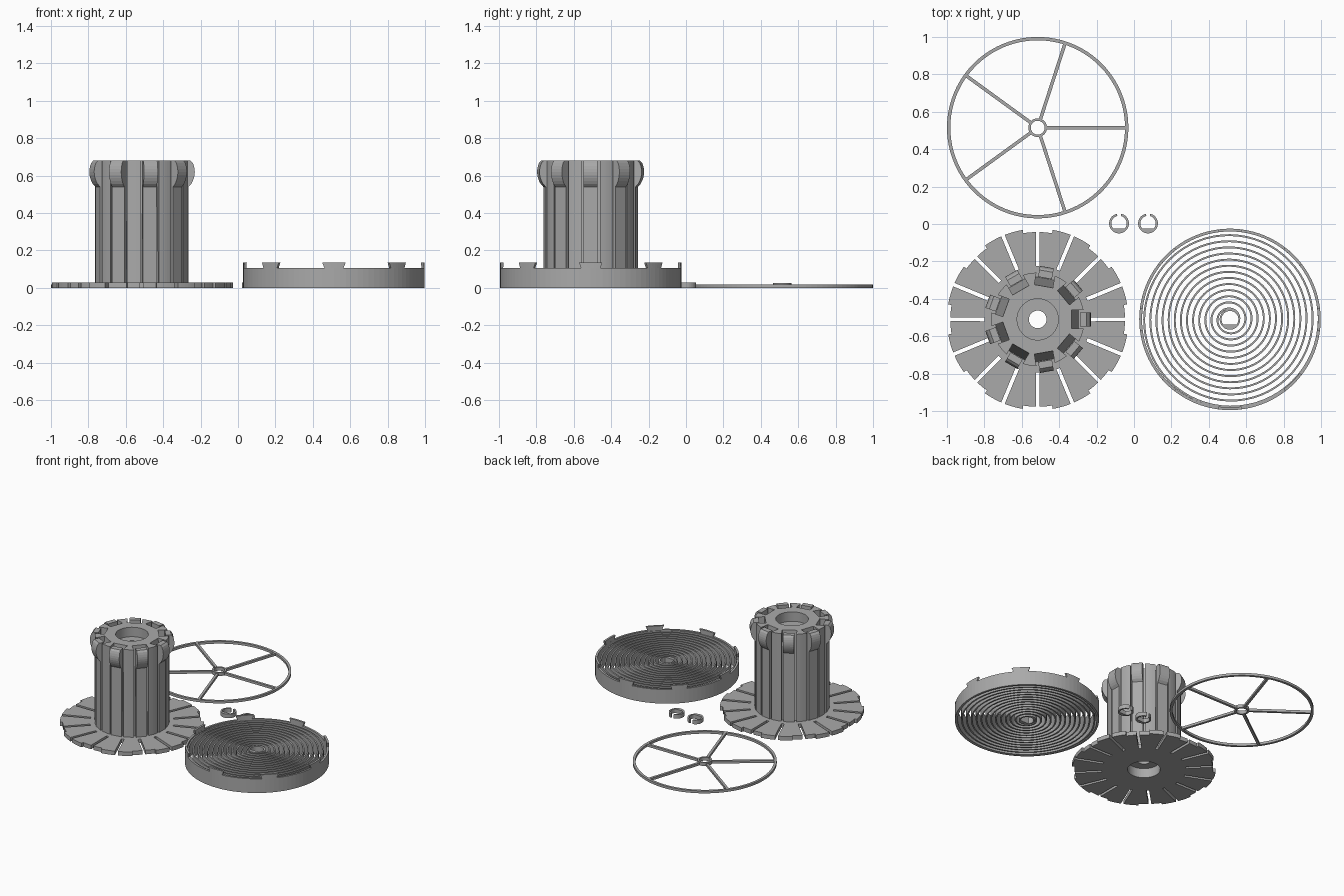
import bpy, bmesh
from math import sin, cos, asin, pi, radians, tau

if "Cube" in bpy.data.objects:
    bpy.data.objects.remove(bpy.data.objects["Cube"])

grey = bpy.data.materials.new("plain grey")
grey.use_nodes = True
grey.diffuse_color = (0.4, 0.4, 0.4, 1)
grey.node_tree.nodes["Principled BSDF"].inputs["Base Color"].default_value = (0.4, 0.4, 0.4, 1)

R = 0.485                       # shared outer radius of the large parts
SPOOL = (-0.515, -0.51)
LID = (0.513, -0.51)
WHEEL = (-0.515, 0.515)


def finish(bm, name, at):
    bmesh.ops.recalc_face_normals(bm, faces=bm.faces)
    mesh = bpy.data.meshes.new(name)
    bm.to_mesh(mesh)
    bm.free()
    mesh.materials.append(grey)
    ob = bpy.data.objects.new(name, mesh)
    ob.location = (at[0], at[1], 0)
    bpy.context.collection.objects.link(ob)
    return ob


def polar(r, a):
    return (r * cos(a), r * sin(a))


def arc(r, a, b, n):
    return [polar(r, a + (b - a) * i / n) for i in range(n + 1)]


def circle(r, n=72):
    return arc(r, 0, tau, n)[:-1]


def turn(p, a):
    return (p[0] * cos(a) - p[1] * sin(a), p[0] * sin(a) + p[1] * cos(a))


def plate(name, at, z0, z1, loops, top_loops=None):
    """Solid between two heights; the first loop is the outline, the rest are holes."""
    bm = bmesh.new()
    caps = ([], [])
    for low, high in zip(loops, top_loops or loops):
        rows = [[bm.verts.new((x, y, z)) for x, y in pts]
                for pts, z in ((low, z0), (high, z1))]
        n = len(low)
        for i in range(n):
            j = (i + 1) % n
            bm.faces.new((rows[0][i], rows[0][j], rows[1][j], rows[1][i]))
            for cap, row in zip(caps, rows):
                cap.append(bm.edges.get((row[i], row[j])))
    for cap in caps:
        bmesh.ops.triangle_fill(bm, use_beauty=True, edges=cap)
    return finish(bm, name, at)


# Slotted spool flange with shallow edge notches for the lid tabs
def flange_outline():
    pts, half, step, notch = [], 0.01, tau / 16, radians(9.5)
    slot_r, notch_r = 0.285, R - 0.018
    for k in range(16):
        a = k * step
        pts += [turn((slot_r, -half), a), turn((slot_r, half), a)]
        gap = asin(half / R)
        if k % 2 == 0:
            pts += arc(notch_r, a + gap, a + notch, 4) + arc(R, a + notch, a + step - gap, 5)
        else:
            pts += arc(R, a + gap, a + step - notch, 5) + arc(notch_r, a + step - notch, a + step - gap, 4)
    return pts


plate("spool_flange", SPOOL, 0, 0.03, [flange_outline(), circle(0.11)])


# Spool core with nine tapering channels
def core_outline(depth_r):
    pts, r, w = [], 0.25, 0.05
    edge = asin(w / r)
    for k in range(9):
        a = k * tau / 9
        pts += [turn((depth_r, -w), a), turn((depth_r, w), a)]
        pts += arc(r, a + edge, a + tau / 9 - edge, 6)
    return pts


plate("spool_core", SPOOL, 0.03, 0.68, [core_outline(0.222), circle(0.11)],
      [core_outline(0.18), circle(0.11)])
plate("bearing_web", SPOOL, 0.07, 0.61, [circle(0.11), circle(0.047)])

# Nine spring tongues with rounded catches
profile = [(0.225, 0.03), (0.25, 0.03)]
profile += [(0.25 + 0.034 * sin(pi * t / 10) ** 0.7, 0.54 + 0.16 * t / 10) for t in range(9)]
profile += [(0.262, 0.68), (0.225, 0.68)]
for k in range(9):
    bm = bmesh.new()
    sides = []
    for w in (-0.0375, 0.0375):
        row = []
        for r, z in profile:
            x, y = turn((r, w), k * tau / 9)
            row.append(bm.verts.new((x, y, z)))
        sides.append(row)
        bm.faces.new(row)
    for i in range(len(profile)):
        j = (i + 1) % len(profile)
        bm.faces.new((sides[0][i], sides[0][j], sides[1][j], sides[1][i]))
    finish(bm, f"spring_tongue_{k + 1}", SPOOL)

# Lid rim and its eight flared tabs
plate("lid_rim", LID, 0, 0.105, [circle(R, 96), circle(R - 0.015, 96)])


def tab_outline(a, half):
    return arc(R, a - half, a + half, 6) + arc(R - 0.015, a + half, a - half, 6)


for k in range(8):
    a = k * tau / 8
    plate(f"lid_tab_{k + 1}", LID, 0.105, 0.135,
          [tab_outline(a, radians(6))], [tab_outline(a, radians(7.4))])

# Spiral spring inside the lid
bm = bmesh.new()
turns, per_turn, previous = 13, 64, None
for i in range(turns * per_turn + 1):
    t = i / per_turn
    x, y = polar(0.05 + (R - 0.06) * t / turns, t * tau)
    pair = [bm.verts.new((x, y, z)) for z in (0, 0.1)]
    if previous:
        bm.faces.new((previous[0], pair[0], pair[1], previous[1]))
    previous = pair
spring = finish(bm, "spiral_spring", LID)
thick = spring.modifiers.new("thickness", "SOLIDIFY")
thick.thickness, thick.offset = 0.01, 0


def flat_bottom(pts, y_min=-0.028):
    return [(x, max(y, y_min)) for x, y in pts]


plate("spring_hub", LID, 0, 0.1, [circle(0.055, 48), flat_bottom(circle(0.045, 48))])

# Two open retaining clips with a flat inside
for side, x in (("right", -0.08), ("left", 0.075)):
    start, end = radians(103), radians(437)
    outline = arc(0.053, start, end, 40) + flat_bottom(arc(0.041, end, start, 40))
    plate(f"clip_{side}", (x, 0.003), 0, 0.03, [outline])

# Five-spoked wheel
loops = [circle(R, 96), circle(0.037, 48)]
for k in range(5):
    a, b, h = k * tau / 5, (k + 1) * tau / 5, 0.009
    outer, inner = R - 0.018, 0.05
    go, gi = asin(h / outer), asin(h / inner)
    loops.append(arc(outer, a + go, b - go, 18) + arc(inner, b - gi, a + gi, 8))
plate("spoked_wheel", WHEEL, 0, 0.018, loops)
plate("wheel_collar", WHEEL, 0, 0.025, [circle(0.05, 48), circle(0.037, 48)])
